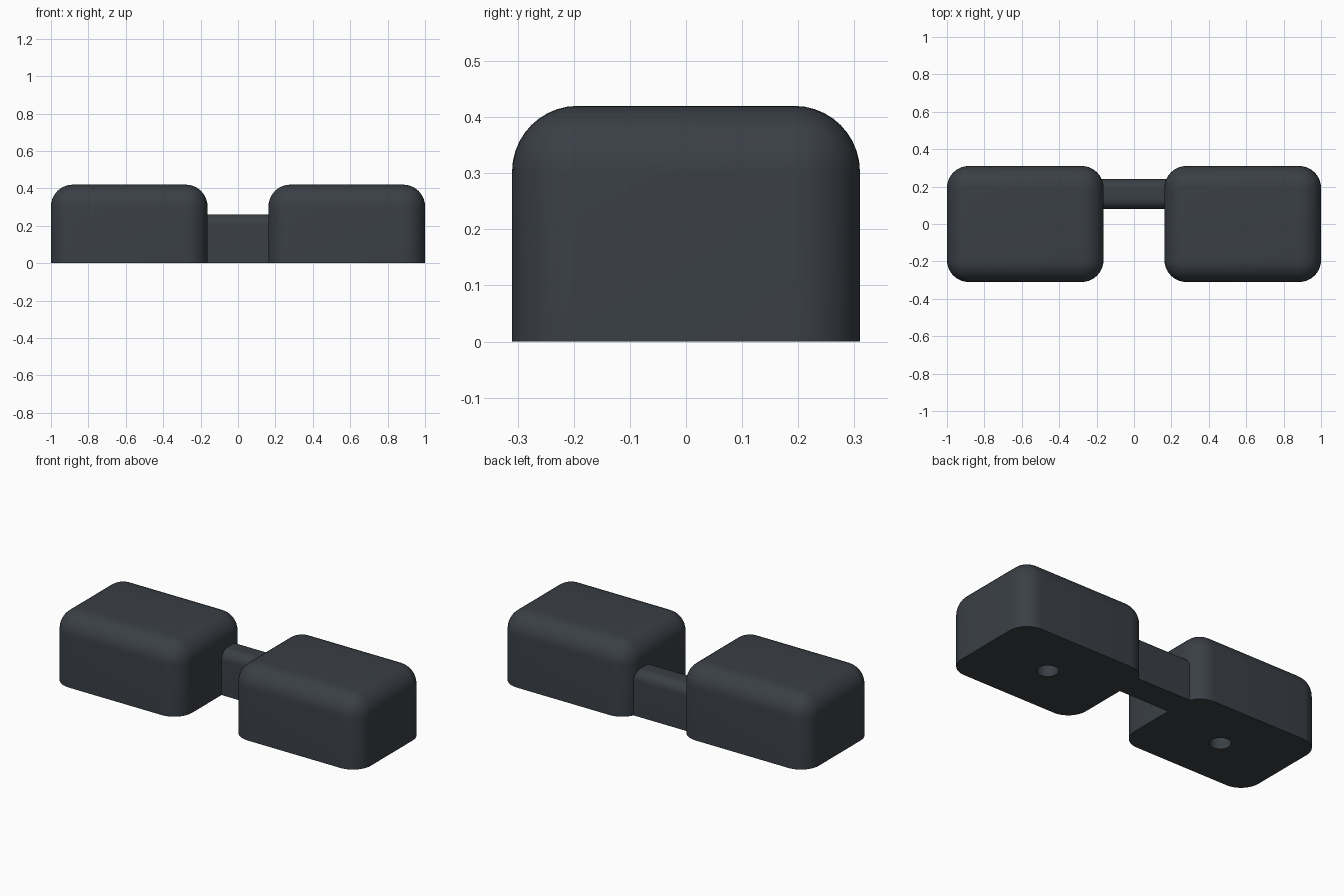
import bpy, bmesh

if "Cube" in bpy.data.objects:
    bpy.data.objects.remove(bpy.data.objects["Cube"])

mat = bpy.data.materials.new("dark slate")
mat.diffuse_color = (0.042, 0.050, 0.060, 1)
mat.use_nodes = True
mat.node_tree.nodes["Principled BSDF"].inputs["Base Color"].default_value = mat.diffuse_color


def rounded_box(name, lo, hi, radius, keep):
    """Box between two corners; edges chosen by keep(edge) are rounded."""
    bm = bmesh.new()
    bmesh.ops.create_cube(bm, size=1)
    for v in bm.verts:
        v.co = [lo[i] if v.co[i] < 0 else hi[i] for i in range(3)]
    bmesh.ops.bevel(bm, geom=[e for e in bm.edges if keep(e)], offset=radius,
                    segments=10, profile=0.5, affect='EDGES')
    bmesh.ops.recalc_face_normals(bm, faces=bm.faces)
    mesh = bpy.data.meshes.new(name)
    bm.to_mesh(mesh)
    bm.free()
    obj = bpy.data.objects.new(name, mesh)
    bpy.context.collection.objects.link(obj)
    mesh.materials.append(mat)
    return obj


def not_bottom(e):
    return max(v.co.z for v in e.verts) > 0.01


def top_long(e):
    a, b = (v.co for v in e.verts)
    return min(a.z, b.z) > 0.01 and abs(a.x - b.x) > 0.01


def combine(target, other, operation):
    mod = target.modifiers.new(operation.lower(), 'BOOLEAN')
    mod.operation = operation
    mod.solver = 'EXACT'
    mod.object = other
    bpy.context.view_layer.objects.active = target
    bpy.ops.object.modifier_apply(modifier=mod.name)
    bpy.data.objects.remove(other)


# Connecting bar, towards the back
body = rounded_box("joined_blocks", (-0.3, 0.08, 0), (0.3, 0.24, 0.26), 0.055, top_long)

for side in (-1, 1):
    # Large rounded block with a flat base
    x = sorted((side * 0.163, side * 1.0))
    block = rounded_box("block", (x[0], -0.31, 0), (x[1], 0.31, 0.42), 0.117, not_bottom)
    combine(body, block, 'UNION')
    # Blind screw hole in the base
    bpy.ops.mesh.primitive_cylinder_add(vertices=32, radius=0.057, depth=0.4,
                                        location=(side * 0.5815, 0, 0))
    hole = bpy.context.object
    hole.data.materials.append(mat)
    hole.hide_render = True
    combine(body, hole, 'DIFFERENCE')

bpy.ops.object.select_all(action='DESELECT')
body.select_set(True)
bpy.context.view_layer.objects.active = body
bpy.ops.object.shade_smooth_by_angle()
